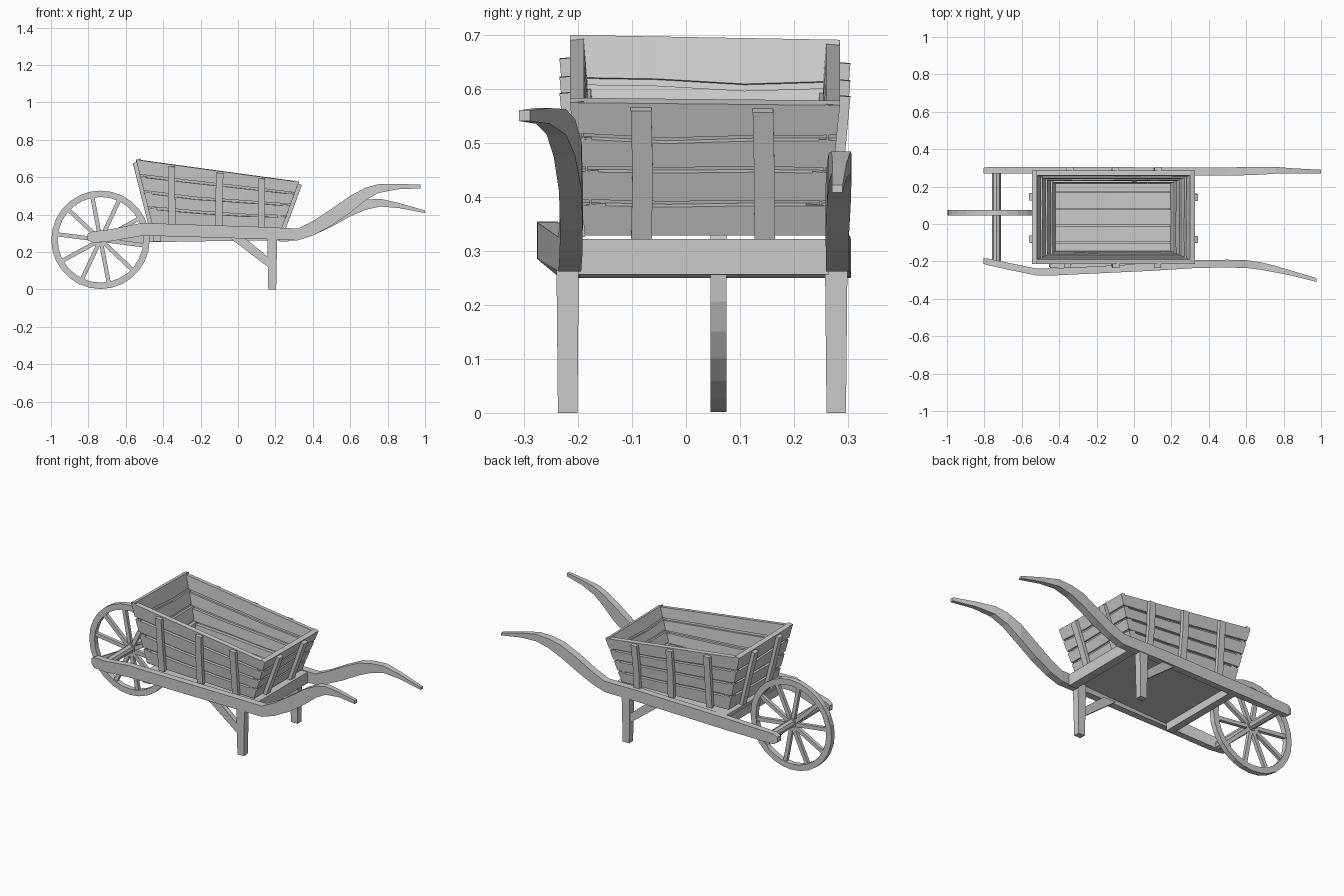
import bpy, bmesh, math, random
from mathutils import Vector, Matrix

random.seed(4)
if "Cube" in bpy.data.objects:
    bpy.data.objects.remove(bpy.data.objects["Cube"], do_unlink=True)

wood = bpy.data.materials.new("grey_wood")
wood.use_nodes = True
grey = (0.6, 0.6, 0.6, 1)
wood.diffuse_color = grey
wood.node_tree.nodes["Principled BSDF"].inputs["Base Color"].default_value = grey


def finish(bm, name):
    bmesh.ops.recalc_face_normals(bm, faces=bm.faces)
    mesh = bpy.data.meshes.new(name)
    bm.to_mesh(mesh)
    bm.free()
    mesh.materials.append(wood)
    obj = bpy.data.objects.new(name, mesh)
    bpy.context.collection.objects.link(obj)
    return obj


def loft(bm, rings):
    """Join a row of four-point rings into a closed bar."""
    rows = [[bm.verts.new(p) for p in ring] for ring in rings]
    for a, b in zip(rows, rows[1:]):
        for i in range(4):
            j = (i + 1) % 4
            bm.faces.new((a[i], a[j], b[j], b[i]))
    bm.faces.new(rows[0])
    bm.faces.new(rows[-1][::-1])


def bar(name, rings):
    bm = bmesh.new()
    loft(bm, rings)
    return finish(bm, name)


def box(name, low, high):
    (x0, y0, z0), (x1, y1, z1) = low, high
    return bar(name, [[(x, y0, z0), (x, y1, z0), (x, y1, z1), (x, y0, z1)] for x in (x0, x1)])


def rail(name, stations):
    """Bar along x; each station is x, y, width, bottom, top."""
    return bar(name, [[(x, y - w / 2, b), (x, y + w / 2, b), (x, y + w / 2, t), (x, y - w / 2, t)]
                      for x, y, w, b, t in stations])


# Side rails ending in curved handles
rail("right_rail", [
    (-.805, -.197, .03, .265, .295), (-.78, -.203, .035, .25, .31), (-.7, -.22, .037, .254, .318),
    (-.52, -.257, .037, .285, .354), (-.42, -.256, .037, .285, .352), (.1, -.23, .04, .27, .335),
    (.32, -.215, .042, .262, .325), (.4, -.213, .042, .288, .365), (.5, -.212, .042, .34, .43),
    (.6, -.214, .042, .41, .5), (.68, -.225, .04, .475, .543), (.75, -.24, .036, .515, .562),
    (.85, -.265, .026, .535, .564), (.975, -.299, .02, .54, .56)])
rail("left_rail", [
    (-.805, .285, .03, .265, .295), (-.78, .287, .035, .25, .31), (-.48, .287, .037, .252, .32),
    (.1, .283, .04, .262, .328), (.32, .28, .042, .262, .325), (.4, .28, .042, .288, .36),
    (.5, .28, .044, .335, .415), (.6, .283, .044, .39, .463), (.68, .285, .042, .425, .48),
    (.76, .287, .036, .443, .484), (.86, .284, .026, .435, .462), (1, .28, .02, .408, .422)])

# Cross beams and deck under the tray
box("front_beam", (-.455, -.23, .255), (-.412, .275, .302))
box("rear_beam", (.222, -.2, .256), (.27, .265, .322))
box("deck", (-.45, -.235, .3), (.23, .272, .318))

# Legs with diagonal braces
for side, y in (("right", -.219), ("left", .278)):
    bar(side + "_leg", [[(.183 + sx * half, y + sy * w, z) for sx, sy in ((-1, -1), (1, -1), (1, 1), (-1, 1))]
                        for z, half, w in ((0, .021, .018), (.3, .027, .021))])
    bar(side + "_brace", [[(x, y + s * .014, z) for x, z, s in
                           ((xa, za, -1), (xa, za, 1), (xb, zb, 1), (xb, zb, -1))]
                          for xa, za, xb, zb in ((-.05, .28, .03, .28), (.17, .112, .17, .165))])

# Tray corners, outer surface
bottom = [Vector(p) for p in ((-.46, -.187, .35), (.235, -.187, .328), (.235, .26, .328), (-.46, .26, .35))]
top = [Vector(p) for p in ((-.545, -.215, .693), (.325, -.215, .574), (.325, .285, .569), (-.545, .285, .684))]
ROWS = 4
GAP = .021


def wall(name, i, j, axis, battens):
    """Horizontal planks between two tray corners, with upright battens outside."""
    def at(u, v):
        return bottom[i].lerp(bottom[j], u).lerp(top[i].lerp(top[j], u), v)
    along = (bottom[j] - bottom[i]).normalized()
    inward = Vector((0, 0, 1)).cross(along)
    up = (at(.5, 1) - at(.5, 0)).normalized()
    inward = (inward - up * inward.dot(up)).normalized()
    cuts = (0, .35, .68, 1)
    sag = [[0, random.uniform(-.035, 0), random.uniform(-.035, .01), 0] for _ in range(ROWS + 1)]
    sag[0] = sag[ROWS] = [0] * len(cuts)
    for r in range(ROWS):
        # Lower planks are a little thicker
        push = inward * (.026 + .006 * (ROWS - 1 - r))
        rings = []
        for k, u in enumerate(cuts):
            lo = at(u, r / ROWS + sag[r][k] + (GAP if r else 0))
            hi = at(u, (r + 1) / ROWS + sag[r + 1][k] - (GAP if r < ROWS - 1 else 0))
            rings.append([lo, hi, hi + push, lo + push])
        bar(f"{name}_plank_{r + 1}", rings)
        # Thin strip closing the gap above the plank
        if r < ROWS - 1:
            rings = []
            for k, u in enumerate(cuts):
                seam = (r + 1) / ROWS + sag[r + 1][k]
                lo, hi = at(u, seam - GAP * 2), at(u, seam + GAP * 2)
                rings.append([p + inward * d for p, d in ((lo, .015), (hi, .015), (hi, .019), (lo, .019))])
            bar(f"{name}_seam_strip_{r + 1}", rings)
    for n, spot in enumerate(battens):
        rings = []
        for v in (-.02, .5, .97):
            start, end = at(0, v), at(1, v)
            mid = start.lerp(end, (spot - start[axis]) / (end[axis] - start[axis]))
            mid += along * random.uniform(-.004, .004)
            half = along * .019
            out = inward * -.02
            rings.append([mid - half, mid + half, mid + half + out, mid - half + out])
        bar(f"{name}_batten_{n + 1}", rings)


wall("right_wall", 0, 1, 0, (-.353, -.1, .123))
wall("rear_wall", 1, 2, 1, (-.08, .142))
wall("left_wall", 2, 3, 0, (.125, -.1, -.345))
wall("front_wall", 3, 0, 1, (.142, -.08))

# Tray floor boards
BOARDS = 5
for n in range(BOARDS):
    rings = []
    for u in (.01, .5, .99):
        near = bottom[0].lerp(bottom[1], u)
        far = bottom[3].lerp(bottom[2], u)
        p = near.lerp(far, (n + .03) / BOARDS)
        q = near.lerp(far, (n + .97) / BOARDS)
        lift = Vector((0, 0, .02 + random.uniform(-.003, .003)))
        rings.append([p, q, q + lift, p + lift])
    bar(f"floor_board_{n + 1}", rings)

# Wheel: rim, spokes, hub and axle
centre = Vector((-.735, .06, .265))
RADIUS = .263
SEGMENTS = 28
bm = bmesh.new()
rows = []
for s in range(SEGMENTS):
    a = math.tau * s / SEGMENTS
    rows.append([bm.verts.new(centre + Vector((r * math.cos(a), y, r * math.sin(a))))
                 for r, y in ((RADIUS, -.015), (RADIUS, .015), (RADIUS - .034, .015), (RADIUS - .034, -.015))])
for s in range(SEGMENTS):
    a, b = rows[s], rows[(s + 1) % SEGMENTS]
    for i in range(4):
        j = (i + 1) % 4
        bm.faces.new((a[i], a[j], b[j], b[i]))
finish(bm, "wheel_rim")

SPOKES = 10
bm = bmesh.new()
for s in range(SPOKES):
    turn = Matrix.Translation(centre) @ Matrix.Rotation(math.tau * (s + .2) / SPOKES, 4, "Y")
    loft(bm, [[turn @ Vector((x, y * .01, z * .011)) for y, z in ((-1, -1), (1, -1), (1, 1), (-1, 1))]
              for x in (.01, RADIUS - .03)])
finish(bm, "wheel_spokes")


def rod(name, radius, y0, y1, sides):
    bm = bmesh.new()
    spot = Matrix.Translation((centre.x, (y0 + y1) / 2, centre.z + .008)) @ Matrix.Rotation(math.pi / 2, 4, "X")
    bmesh.ops.create_cone(bm, cap_ends=True, segments=sides, radius1=radius, radius2=radius,
                          depth=y1 - y0, matrix=spot)
    finish(bm, name)


rod("hub", .03, .045, .075, 12)
rod("axle", .023, -.2, .28, 8)
